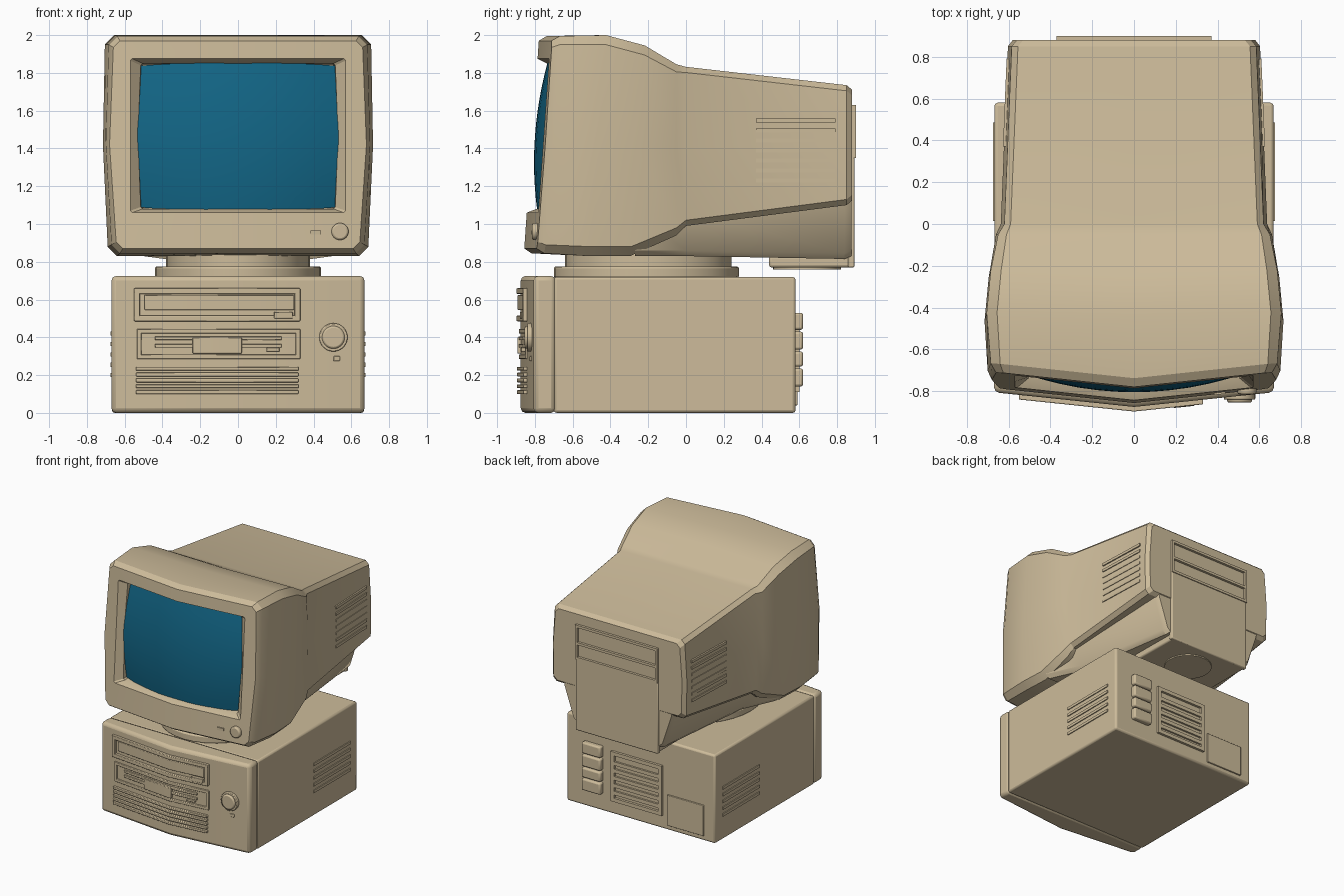
import bpy, bmesh, math
from mathutils import Matrix, Vector

if "Cube" in bpy.data.objects:
    bpy.data.objects.remove(bpy.data.objects["Cube"])


def material(name, rgb):
    m = bpy.data.materials.new(name)
    m.diffuse_color = (*rgb, 1)
    m.use_nodes = True
    m.node_tree.nodes["Principled BSDF"].inputs["Base Color"].default_value = m.diffuse_color
    return m


BEIGE = material("beige_plastic", (0.61, 0.50, 0.325))
BLUE = material("screen_blue", (0.006, 0.13, 0.235))


def finish(name, bm, mat=BEIGE, bevel=0):
    bmesh.ops.recalc_face_normals(bm, faces=bm.faces)
    me = bpy.data.meshes.new(name)
    bm.to_mesh(me)
    bm.free()
    ob = bpy.data.objects.new(name, me)
    bpy.context.collection.objects.link(ob)
    me.materials.append(mat)
    if bevel:
        b = ob.modifiers.new("bevel", "BEVEL")
        b.width, b.segments, b.limit_method = bevel, 2, "ANGLE"
    return ob


def box(name, c, s, rot=0, bevel=0):
    bm = bmesh.new()
    mat = Matrix.Translation(c) @ Matrix.Rotation(rot, 4, "Z") @ Matrix.Diagonal((*s, 1))
    bmesh.ops.create_cube(bm, size=1, matrix=mat)
    return finish(name, bm, bevel=bevel)


def disc(name, c, rx, ry, depth, axis="Z", bevel=0, sides=32):
    bm = bmesh.new()
    rot = Matrix.Rotation(math.pi / 2, 4, "X") if axis == "Y" else Matrix()
    mat = Matrix.Translation(c) @ rot @ Matrix.Diagonal((rx, ry, depth, 1))
    bmesh.ops.create_cone(bm, cap_ends=True, segments=sides, radius1=1, radius2=1, depth=1, matrix=mat)
    return finish(name, bm, bevel=bevel)


def loft(name, rings, bevel=0):
    """Skin closed rings of points and cap both ends."""
    bm = bmesh.new()
    loops = [[bm.verts.new(p) for p in r] for r in rings]
    n = len(loops[0])
    for a, b in zip(loops, loops[1:]):
        for i in range(n):
            j = (i + 1) % n
            bm.faces.new((a[i], a[j], b[j], b[i]))
    bm.faces.new(loops[0])
    bm.faces.new(loops[-1])
    return finish(name, bm, bevel=bevel)


def ring(y0, w, wt, wb, zb, zt, c, tilt=0.0, bow=0.0):
    """Chamfered cross-section; tilt leans it back, bow pushes the middle forward."""
    zm = (zb + zt) / 2
    half = [(0, zt), (wt - c, zt), (wt, zt - c), (w, zm), (wb, zb + c), (wb - c, zb), (0, zb)]
    pts = half + [(-x, z) for x, z in half[-2:0:-1]]
    return [(x, y0 + tilt * (z - 1.46) - bow * (1 - abs(x) / 0.7), z) for x, z in pts]


# --- Monitor housing: recessed opening, bezel, hood, tapered back
T, B = 0.07, 0.075
loft("monitor_housing", [
    ring(-0.60, 0.52, 0.51, 0.51, 1.085, 1.845, 0.01, T, B),
    ring(-0.69, 0.53, 0.515, 0.515, 1.08, 1.85, 0.01, T, B),
    ring(-0.74, 0.57, 0.57, 0.57, 1.06, 1.875, 0.01, T, B),
    ring(-0.74, 0.68, 0.66, 0.645, 0.87, 1.97, 0.035, T, B),
    ring(-0.70, 0.70, 0.685, 0.67, 0.845, 1.995, 0.045, T, B),
    ring(-0.46, 0.715, 0.705, 0.69, 0.83, 2.00, 0.05, T, 0.02),
    ring(-0.25, 0.695, 0.685, 0.68, 0.83, 1.945, 0.05, T, 0.02),
    ring(-0.05, 0.66, 0.65, 0.65, 0.94, 1.845, 0.04),
    ring(0.0, 0.637, 0.62, 0.63, 0.99, 1.832, 0.03),
    ring(0.85, 0.603, 0.585, 0.60, 1.10, 1.735, 0.03),
    ring(0.88, 0.58, 0.56, 0.575, 1.125, 1.71, 0.03),
])

# --- Narrower keel under the back of the monitor
loft("monitor_keel", [
    ring(-0.27, 0.655, 0.65, 0.65, 0.83, 1.30, 0.03),
    ring(0.0, 0.60, 0.60, 0.53, 0.83, 1.30, 0.03),
    ring(0.84, 0.50, 0.54, 0.42, 0.815, 1.38, 0.03),
    ring(0.875, 0.48, 0.52, 0.40, 0.83, 1.36, 0.03),
])

# --- Rear plate, its frame and slots, and the tab below
box("rear_plate", (0, 0.875, 1.07), (0.74, 0.035, 0.60), bevel=0.008)
for z in (1.36, 1.48, 1.62):
    box("rear_panel_rail", (0, 0.88, z), (0.74, 0.04, 0.02))
for s in (-1, 1):
    box("rear_panel_side", (s * 0.36, 0.88, 1.49), (0.02, 0.04, 0.28))
box("keel_tab", (0, 0.665, 0.80), (0.72, 0.45, 0.06), bevel=0.012)
disc("keel_tab_ring", (0, 0.64, 0.768), 0.18, 0.18, 0.016)

# --- Curved screen
bm = bmesh.new()
N = 12
grid = []
for i in range(N + 1):
    u = 2 * i / N - 1
    row = []
    for j in range(N + 1):
        v = 2 * j / N - 1
        x = u * (0.535 - 0.015 * v * v)
        z = 1.463 + v * (0.395 - 0.02 * u * u)
        y = -0.80 + T * (z - 1.46) + 0.09 * u * u + 0.04 * v * v
        row.append(bm.verts.new((x, y, z)))
    grid.append(row)
for i in range(N):
    for j in range(N):
        bm.faces.new((grid[i][j], grid[i + 1][j], grid[i + 1][j + 1], grid[i][j + 1]))
screen = finish("screen", bm, BLUE)
if screen.data.polygons[0].normal.y > 0:
    screen.data.flip_normals()

# --- Monitor button and indicator
disc("monitor_button", (0.54, -0.795, 0.96), 0.045, 0.045, 0.04, "Y", 0.01)
box("monitor_indicator", (0.41, -0.805, 0.955), (0.055, 0.02, 0.022), rot=0.107)

# --- Side vents on the monitor and the case
for s in (-1, 1):
    for k in range(7):
        box("monitor_vent", (s * 0.598, 0.58, 1.23 + k * 0.053), (0.04, 0.42, 0.022), rot=s * 0.041)
    for k in range(5):
        box("case_vent", (s * 0.66, 0.25, 0.20 + k * 0.055), (0.03, 0.47, 0.022))

# --- Swivel stand
disc("swivel_base", (0, -0.21, 0.745), 0.44, 0.49, 0.06, bevel=0.01)
disc("swivel_top", (0, -0.20, 0.805), 0.38, 0.44, 0.08, bevel=0.01)


# --- Case with bowed front panel
def front_y(x):
    return -0.875 + 0.07 * abs(x) / 0.67


def front_bar(name, x0, x1, z0, z1, out=0.015, back=None, bevel=0.004):
    """Plate that follows the bowed front of the case."""
    xs = [x0] + ([0] if x0 < 0 < x1 else []) + [x1]
    plan = [(x, front_y(x) - out) for x in xs]
    plan += [(x, front_y(x) + 0.02 if back is None else back) for x in xs[::-1]]
    return loft(name, [[(x, y, z) for x, y in plan] for z in (z0, z1)], bevel)


front_bar("case_front_panel", -0.67, 0.67, 0, 0.725, 0, -0.69, 0.025)
box("case_body", (0, -0.06, 0.36), (1.335, 1.28, 0.72), bevel=0.015)


def bay(name, x0, x1, z0, z1, out, t=0.025):
    front_bar(name + "_top", x0, x1, z1 - t, z1, out)
    front_bar(name + "_bottom", x0, x1, z0, z0 + t, out)
    front_bar(name + "_left", x0, x0 + t, z0, z1, out)
    front_bar(name + "_right", x1 - t, x1, z0, z1, out)


# disc drive, floppy drive, front grille
bay("disc_drive", -0.55, 0.33, 0.485, 0.66, 0.022, 0.03)
front_bar("disc_tray", -0.495, 0.295, 0.545, 0.625, 0.016)
front_bar("disc_button", 0.19, 0.29, 0.50, 0.535, 0.025)
bay("floppy_drive", -0.535, 0.33, 0.285, 0.445, 0.01)
front_bar("floppy_slot_lip", -0.44, 0.23, 0.385, 0.405, 0.012)
front_bar("floppy_slot_lower", -0.44, 0.23, 0.345, 0.365, 0.012)
front_bar("floppy_notch", -0.24, 0.02, 0.315, 0.40, 0.018)
front_bar("floppy_button", 0.15, 0.22, 0.325, 0.345, 0.018)
for k in range(5):
    front_bar("front_grille_rib", -0.54, 0.32, 0.10 + k * 0.031, 0.12 + k * 0.031, 0.02)

# power button and indicator
disc("power_button_ring", (0.505, -0.825, 0.40), 0.075, 0.075, 0.03, "Y", 0.005)
disc("power_button", (0.505, -0.835, 0.40), 0.06, 0.06, 0.04, "Y", 0.01)
front_bar("power_indicator", 0.505, 0.54, 0.275, 0.30, 0.008)

# --- Back of the case: connectors, fan grille, cover
for z0, z1 in ((0.14, 0.235), (0.245, 0.325), (0.335, 0.43), (0.44, 0.53)):
    box("connector", (0.425, 0.59, (z0 + z1) / 2), (0.17, 0.06, z1 - z0), bevel=0.012)
for z in (0.125, 0.50):
    box("fan_frame_rail", (0.03, 0.58, z), (0.46, 0.04, 0.03))
for x in (-0.185, 0.245):
    box("fan_frame_post", (x, 0.58, 0.312), (0.03, 0.04, 0.40))
for k in range(5):
    box("fan_slat", (0.03, 0.58, 0.18 + k * 0.06), (0.40, 0.03, 0.03))
box("back_cover", (-0.405, 0.58, 0.165), (0.33, 0.02, 0.25), bevel=0.004)

# --- Smooth shading with sharp edges kept
for ob in bpy.context.scene.objects:
    ob.select_set(True)
    bpy.context.view_layer.objects.active = ob
bpy.ops.object.shade_smooth_by_angle(angle=math.radians(28))
